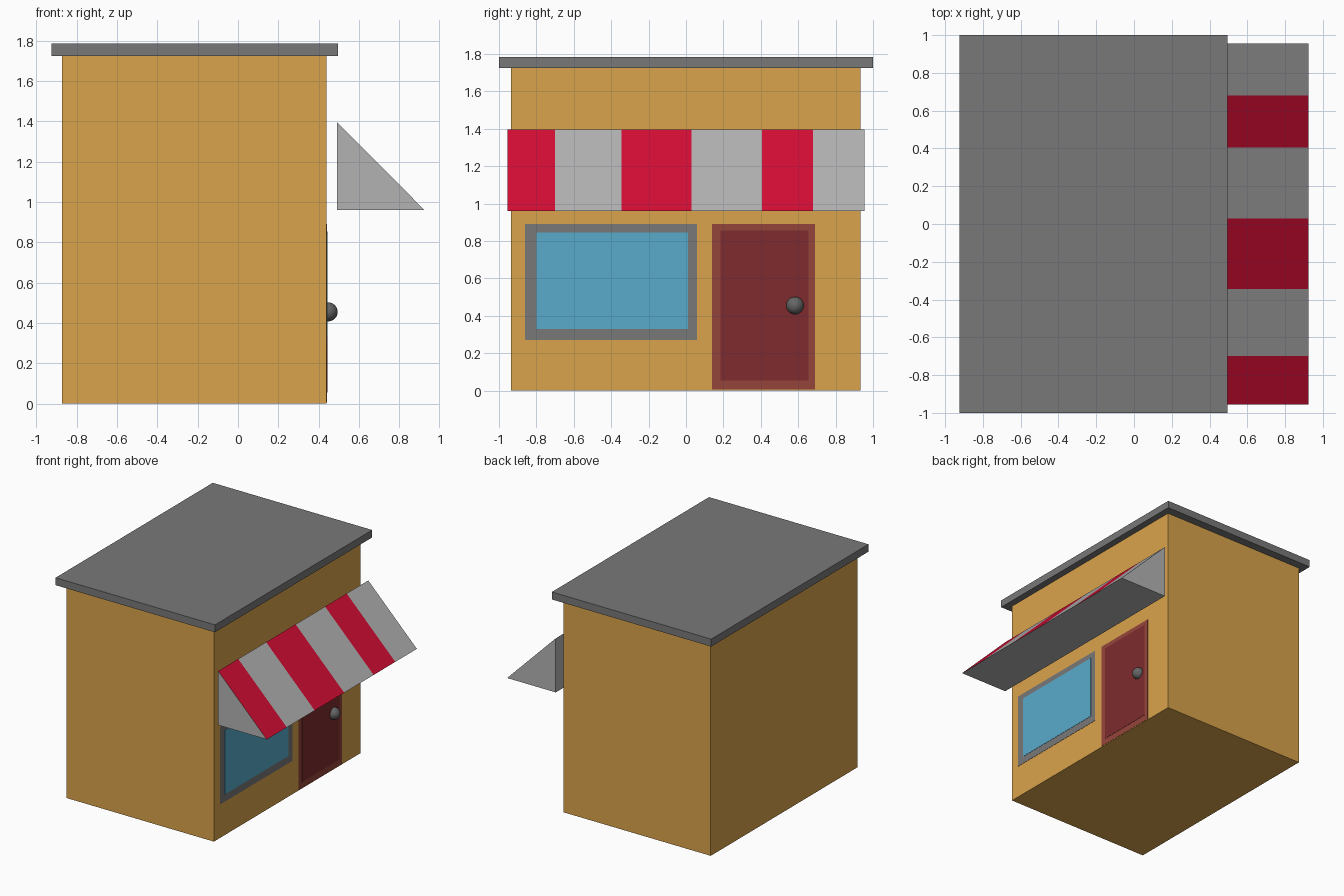
import bpy, bmesh

if "Cube" in bpy.data.objects:
    bpy.data.objects.remove(bpy.data.objects["Cube"])


def material(name, rgb):
    m = bpy.data.materials.new(name)
    m.diffuse_color = (*rgb, 1)
    m.use_nodes = True
    m.node_tree.nodes["Principled BSDF"].inputs["Base Color"].default_value = m.diffuse_color
    return m


def box(name, x, y, z, mat):
    bpy.ops.mesh.primitive_cube_add(size=1)
    o = bpy.context.object
    o.name = name
    for v in o.data.vertices:
        v.co = [(r[0] + r[1]) / 2 + c * (r[1] - r[0]) for r, c in zip((x, y, z), v.co)]
    o.data.materials.append(mat)
    return o


ochre = material("ochre", (0.70, 0.37, 0.072))
slate = material("slate", (0.19, 0.19, 0.19))
iron = material("iron", (0.13, 0.13, 0.13))
blue = material("glass_blue", (0.10, 0.41, 0.60))
maroon = material("door_maroon", (0.21, 0.024, 0.028))
brick = material("frame_brick", (0.30, 0.06, 0.042))
red = material("stripe_red", (0.66, 0.004, 0.034))
light = material("stripe_grey", (0.45, 0.45, 0.45))

# Building shell and overhanging roof slab
WALL = 0.44
box("walls", (-0.873, WALL), (-0.935, 0.932), (0, 1.725), ochre)
box("roof", (-0.925, 0.495), (-1, 1), (1.725, 1.785), slate)

# Window and door, almost flush with the shop wall
for name, y, z, depth, mat in (
    ("window_frame", (-0.86, 0.06), (0.27, 0.89), 0.002, slate),
    ("window_glass", (-0.80, 0.01), (0.33, 0.845), 0.004, blue),
    ("door_frame", (0.14, 0.69), (0.005, 0.89), 0.002, brick),
    ("door", (0.185, 0.655), (0.055, 0.855), 0.004, maroon),
):
    box(name, (WALL - 0.01, WALL + depth), y, z, mat)

# Door knob
bpy.ops.mesh.primitive_uv_sphere_add(segments=32, ring_count=16, radius=0.047,
                                     location=(0.447, 0.583, 0.455))
knob = bpy.context.object
knob.name = "door_knob"
knob.data.materials.append(iron)
bpy.ops.object.shade_smooth()

# Awning: triangular section swept along y, with striped slope faces
profile = [(0.492, 1.395), (0.925, 0.96), (0.492, 0.96)]
breaks = [-0.955, -0.70, -0.345, 0.03, 0.405, 0.68, 0.955]
bm = bmesh.new()
rings = [[bm.verts.new((x, y, z)) for x, z in profile] for y in breaks]
for i, (a, b) in enumerate(zip(rings, rings[1:])):
    for j in range(3):
        k = (j + 1) % 3
        face = bm.faces.new((a[j], a[k], b[k], b[j]))
        face.material_index = 1 if j == 0 and i % 2 == 0 else 0
bm.faces.new(rings[0])
bm.faces.new(rings[-1])
bmesh.ops.recalc_face_normals(bm, faces=bm.faces)
mesh = bpy.data.meshes.new("awning")
bm.to_mesh(mesh)
bm.free()
mesh.materials.append(light)
mesh.materials.append(red)
bpy.context.collection.objects.link(bpy.data.objects.new("awning", mesh))
